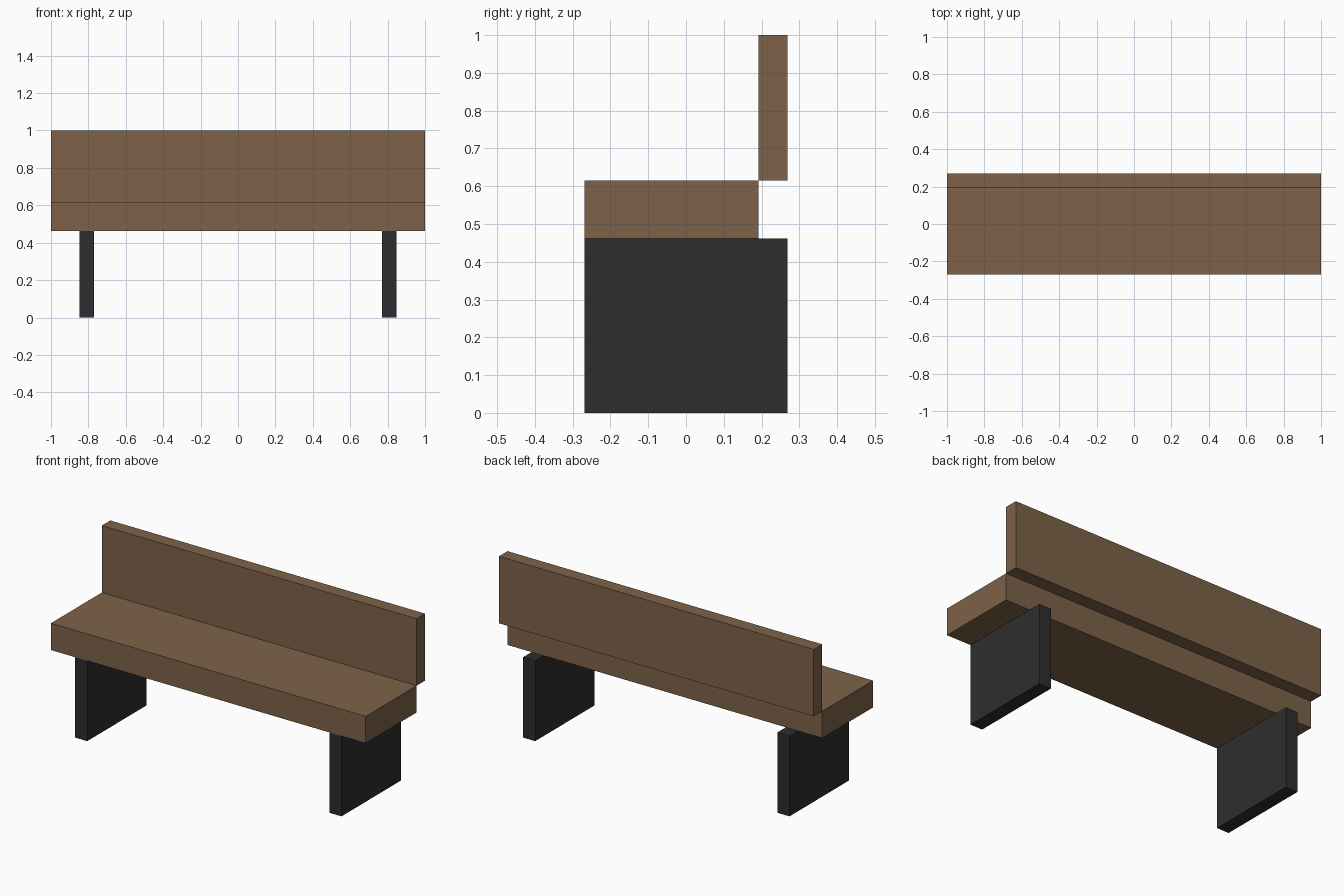
import bpy

cube = bpy.data.objects.get("Cube")
if cube:
    bpy.data.objects.remove(cube, do_unlink=True)

U = 1 / 13  # plank thickness, the module of the whole bench


def material(name, colour):
    mat = bpy.data.materials.new(name)
    mat.use_nodes = True
    mat.diffuse_color = (*colour, 1)
    bsdf = next(n for n in mat.node_tree.nodes if n.type == "BSDF_PRINCIPLED")
    bsdf.inputs["Base Color"].default_value = (*colour, 1)
    return mat


def box(name, low, high, mat):
    """Box between two corners given in plank thicknesses."""
    centre = [(a + b) / 2 * U for a, b in zip(low, high)]
    bpy.ops.mesh.primitive_cube_add(size=1, location=centre)
    obj = bpy.context.object
    obj.name = obj.data.name = name
    obj.scale = [(b - a) * U for a, b in zip(low, high)]
    bpy.ops.object.transform_apply(location=False, rotation=False, scale=True)
    obj.data.materials.append(mat)
    return obj


wood = material("brown wood", (0.207, 0.123, 0.066))
metal = material("dark metal", (0.027, 0.027, 0.027))

# Seat and backrest planks
box("seat", (-13, -3.5, 6), (13, 2.5, 8), wood)
box("backrest", (-13, 2.5, 8), (13, 3.5, 13), wood)

# Slab legs on both sides
for name, x in (("right_leg", -11), ("left_leg", 10)):
    box(name, (x, -3.5, 0), (x + 1, 3.5, 6), metal)
